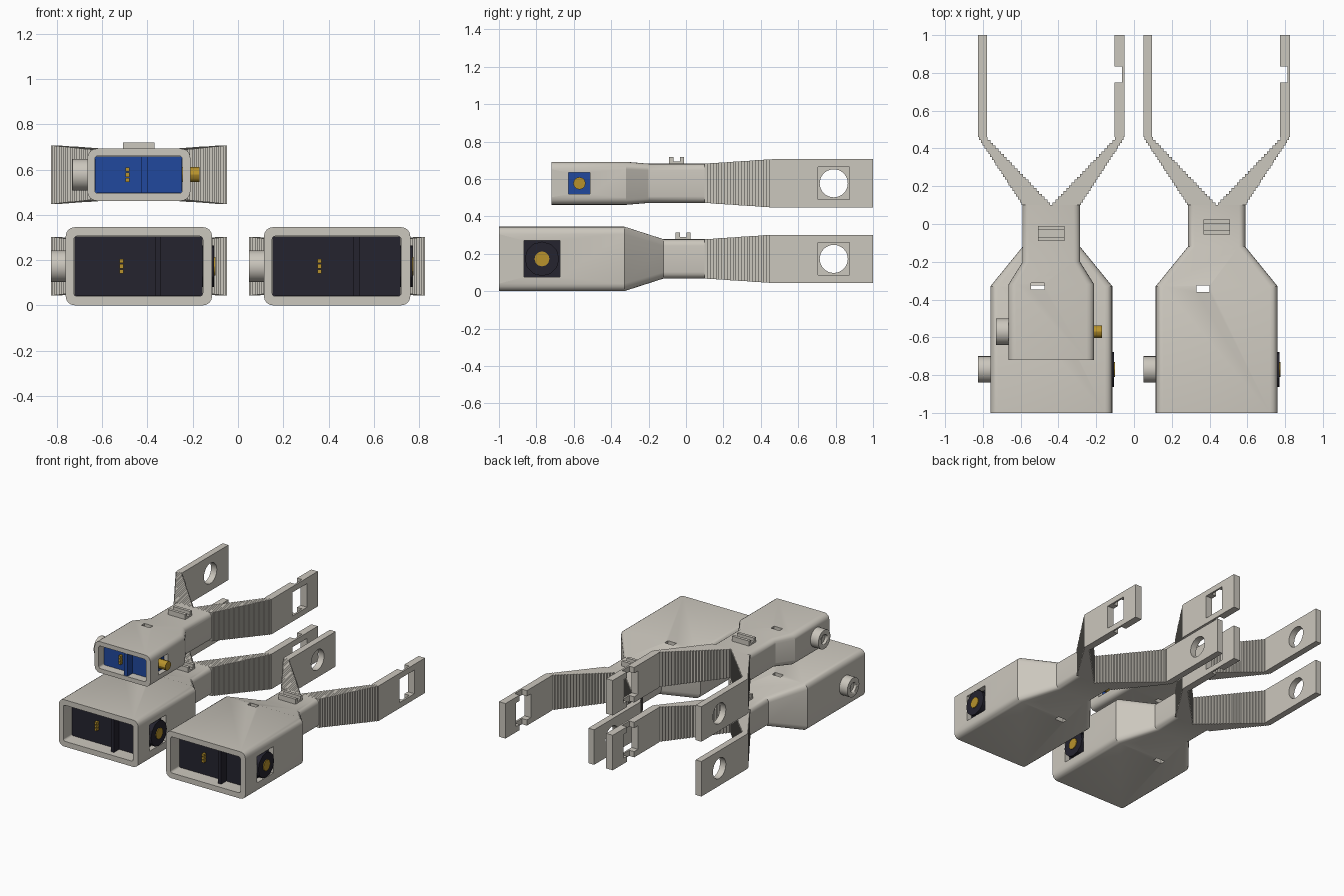
import bpy, bmesh, math
from mathutils import Matrix, Vector

if "Cube" in bpy.data.objects:
    bpy.data.objects.remove(bpy.data.objects["Cube"], do_unlink=True)


def material(name, rgb):
    m = bpy.data.materials.new(name)
    m.use_nodes = True
    m.diffuse_color = (*rgb, 1)
    m.node_tree.nodes["Principled BSDF"].inputs["Base Color"].default_value = (*rgb, 1)
    return m


SHELL = material("warm grey plastic", (0.60, 0.57, 0.51))
DARK = material("dark navy", (0.018, 0.017, 0.028))
BLUE = material("blue", (0.015, 0.065, 0.34))
GOLD = material("brass", (0.48, 0.29, 0.025))


def finish(name, bm, mat, smooth=False):
    bmesh.ops.recalc_face_normals(bm, faces=bm.faces)
    me = bpy.data.meshes.new(name)
    bm.to_mesh(me)
    bm.free()
    ob = bpy.data.objects.new(name, me)
    bpy.context.collection.objects.link(ob)
    if mat:
        me.materials.append(mat)
    if smooth:
        select(ob)
        bpy.ops.object.shade_smooth_by_angle(angle=math.radians(30))
    return ob


def select(ob):
    bpy.ops.object.select_all(action="DESELECT")
    ob.select_set(True)
    bpy.context.view_layer.objects.active = ob


def add_box(bm, x, y, z):
    """Box from (low, high) ranges."""
    r = (x, y, z)
    size = [b - a for a, b in r]
    mid = Vector([(a + b) / 2 for a, b in r])
    bmesh.ops.create_cube(bm, size=1, matrix=Matrix.Translation(mid) @ Matrix.Diagonal((*size, 1)))


def box(name, mat, *ranges):
    bm = bmesh.new()
    add_box(bm, *ranges)
    return finish(name, bm, mat)


def disc(name, mat, x, y, z, radius, sides=24):
    """Cylinder lying along x."""
    bm = bmesh.new()
    mid = Matrix.Translation(((x[0] + x[1]) / 2, y, z))
    bmesh.ops.create_cone(bm, cap_ends=True, segments=sides, radius1=radius, radius2=radius,
                          depth=x[1] - x[0], matrix=mid @ Matrix.Rotation(math.pi / 2, 4, "Y"))
    return finish(name, bm, mat, True)


def cut(ob, *cutters):
    for c in cutters:
        mod = ob.modifiers.new("cut", "BOOLEAN")
        mod.operation, mod.solver, mod.object = "DIFFERENCE", "EXACT", c
        select(ob)
        bpy.ops.object.modifier_apply(modifier=mod.name)
        bpy.data.objects.remove(c, do_unlink=True)


def loft(name, cx, cz, sections, mat):
    """Closed skin through rounded rectangles (y, half width, half height, radius)."""
    bm, rings = bmesh.new(), []
    for y, w, h, r in sections:
        ring = []
        for q, (sx, sz) in enumerate(((1, 1), (-1, 1), (-1, -1), (1, -1))):
            for k in range(5):
                a = math.pi / 2 * (q + k / 4)
                ring.append(bm.verts.new((cx + sx * (w - r) + r * math.cos(a), y,
                                          cz + sz * (h - r) + r * math.sin(a))))
        rings.append(ring)
    for a, b in zip(rings, rings[1:]):
        for i in range(len(a)):
            j = (i + 1) % len(a)
            bm.faces.new((a[i], a[j], b[j], b[i]))
    bm.faces.new(rings[0])
    bm.faces.new(rings[-1])
    return finish(name, bm, mat, True)


def fork(tag, cx, cz):
    # ridged arms spreading out in steps
    bm, steps = bmesh.new(), 24
    for s in (-1, 1):
        for i in range(steps):
            t = (i + 0.5) / steps
            inner, outer = 0.345 * t, 0.152 + 0.236 * t
            h = 0.105 + 0.024 * t
            y = 0.1 + 0.36 * i / steps
            xs = sorted((cx + s * inner, cx + s * outer))
            add_box(bm, xs, (y, y + 0.36 / steps), (cz - h, cz + h))
    finish(tag + "_ridged_arms", bm, SHELL)

    # straight end plates: round hole on one, square hole and channel on the other
    ys, zs = (0.46, 1.0), (cz - 0.129, cz + 0.129)
    left = box(tag + "_round_hole_plate", SHELL, (cx - 0.388, cx - 0.341), ys, zs)
    cut(left, disc("cutter", None, (cx - 0.5, cx - 0.2), 0.79, cz, 0.075, 32))
    right = box(tag + "_square_hole_plate", SHELL, (cx + 0.335, cx + 0.388), ys, zs)
    cut(right,
        box("cutter", None, (cx + 0.2, cx + 0.5), (0.705, 0.875), (cz - 0.087, cz + 0.087)),
        box("cutter", None, (cx + 0.2, cx + 0.375), (0.75, 0.835), (cz - 0.3, cz + 0.3)))


def cable_clip(tag, cx, z, y):
    # small U-shaped clip on the neck
    bm = bmesh.new()
    x = (cx - 0.07, cx + 0.07)
    add_box(bm, x, (y - 0.04, y + 0.04), (z - 0.01, z + 0.012))
    for s in (-1, 1):
        add_box(bm, x, sorted((y + s * 0.018, y + s * 0.04)), (z, z + 0.037))
    finish(tag + "_cable_clip", bm, SHELL)


def bracket(tag, cx, cz, w, h, front, shoulder, neck, cavity, axle_y, window, slot_y, clip_y):
    x0, x1, z_half = cavity
    x0, x1 = cx + x0, cx + x1
    back = slot_y + 0.02
    # sleeve tapering into the neck
    shell = loft(tag + "_sleeve", cx, cz, [(front, w, h, 0.04), (shoulder, w, h, 0.04),
                 (neck, 0.152, 0.105, 0.035), (0.1, 0.152, 0.105, 0.035)], SHELL)
    slot = (cx - 0.107, cx - 0.037)
    hollow = loft("cutter", (x0 + x1) / 2, cz, [(front - 0.1, (x1 - x0) / 2, z_half, 0.015),
                  (back, (x1 - x0) / 2, z_half, 0.015)], None)
    cut(shell, hollow,
        box("cutter", None, (cx + w - 0.08, cx + w + 0.1),
            (axle_y - window, axle_y + window), (cz - window, cz + window)),
        box("cutter", None, slot, (slot_y - 0.018, slot_y + 0.018), (cz - 0.4, cz + 0.4)))
    select(shell)
    bpy.ops.object.shade_smooth_by_angle(angle=math.radians(30))

    # pivot boss with a stepped recess
    edge = cx - w
    boss = disc(tag + "_pivot_boss", SHELL, (edge - 0.065, edge + 0.01), axle_y, cz, 0.07, 32)
    cut(boss, disc("cutter", None, (edge - 0.1, edge - 0.045), axle_y, cz, 0.035))
    disc(tag + "_pivot_pin", SHELL, (edge - 0.05, edge - 0.035), axle_y, cz, 0.016)

    cable_clip(tag, cx, cz + 0.105, clip_y)
    fork(tag, cx, cz)
    return x0, x1, back


def motor(tag, mat, x0, x1, y0, y1, cz, h, flange, pins_x):
    # motor body, mounting flange and contact pins
    bm = bmesh.new()
    add_box(bm, (x0 + 0.002, x1 - 0.002), (y0, y1), (cz - h, cz + h))
    add_box(bm, flange, (y0 - 0.06, y0 + 0.01), (cz - h, cz + h))
    finish(tag + "_motor_body", bm, mat)
    pins = bmesh.new()
    for k in (-1, 0, 1):
        add_box(pins, (pins_x - 0.009, pins_x + 0.009), (y0 - 0.025, y0 + 0.01),
                (cz + k * 0.023 - 0.009, cz + k * 0.023 + 0.009))
    finish(tag + "_contact_pins", pins, GOLD)


# two large brackets side by side
for tag, cx in (("large_right", -0.4375), ("large_left", 0.4375)):
    cz = 0.173
    x0, x1, back = bracket(tag, cx, cz, 0.323, 0.1725, -1.0, -0.33, -0.12,
                           (-0.287, 0.282, 0.133), -0.77, 0.097, -0.343, -0.015)
    motor(tag, DARK, x0, x1, -0.9, back - 0.045, cz, 0.131, (cx + 0.072, cx + 0.098), cx - 0.077)
    disc(tag + "_gear_cover", DARK, (x1 - 0.01, cx + 0.332), -0.77, cz, 0.092, 12)
    disc(tag + "_output_shaft", GOLD, (x1, cx + 0.338), -0.77, cz, 0.04, 12)

# small bracket above
cx, cz = -0.4375, 0.577
x0, x1, back = bracket("small", cx, cz, 0.227, 0.115, -0.72, -0.32, -0.2,
                       (-0.195, 0.192, 0.083), -0.57, 0.058, -0.33, -0.05)
motor("small", BLUE, x0, x1, -0.66, back - 0.045, cz, 0.081, (cx + 0.012, cx + 0.04), cx - 0.05)
disc("small_output_shaft", GOLD, (x1 - 0.01, cx + 0.267), -0.57, cz, 0.033, 12)
